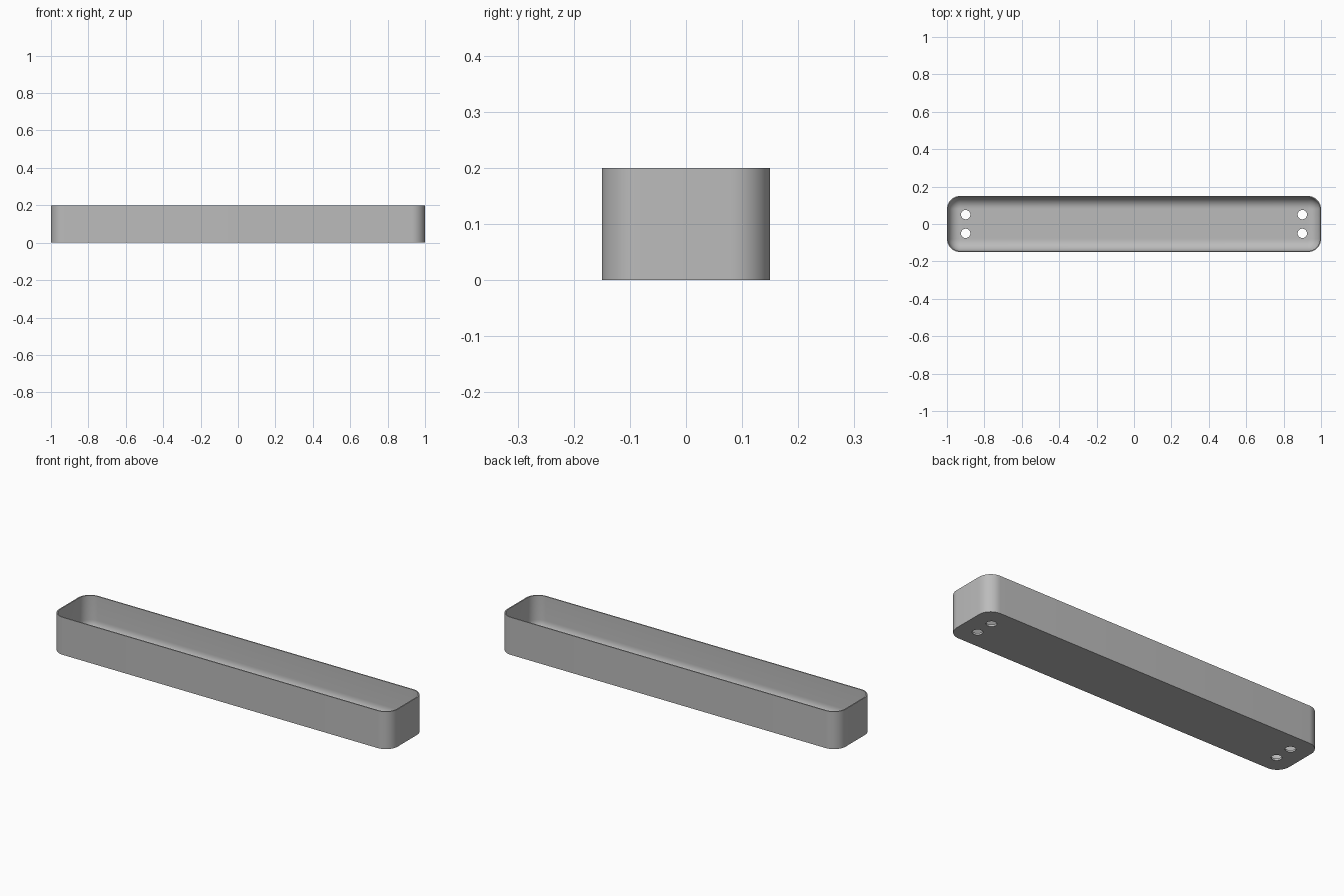
import bpy, bmesh
from math import sin, cos, pi

if "Cube" in bpy.data.objects:
    bpy.data.objects.remove(bpy.data.objects["Cube"])

LENGTH, WIDTH, HEIGHT = 2.0, 0.3, 0.2
CORNER, WALL, FLOOR, FILLET = 0.07, 0.006, 0.01, 0.06
CORNER_STEPS, FILLET_STEPS = 12, 10


def rounded_ring(bm, inset, z):
    """Rounded rectangle of vertices, shrunk by inset."""
    r = CORNER - inset
    cx, cy = LENGTH / 2 - CORNER, WIDTH / 2 - CORNER
    ring = []
    for quarter, (sx, sy) in enumerate([(1, 1), (-1, 1), (-1, -1), (1, -1)]):
        for i in range(CORNER_STEPS + 1):
            a = (quarter + i / CORNER_STEPS) * pi / 2
            ring.append(bm.verts.new((sx * cx + r * cos(a), sy * cy + r * sin(a), z)))
    return ring


# Grey material
grey = bpy.data.materials.new("grey")
grey.use_nodes = True
colour = (0.5, 0.5, 0.5, 1)
grey.diffuse_color = colour
grey.node_tree.nodes["Principled BSDF"].inputs["Base Color"].default_value = colour

# Trough: outer wall, rim, inner wall and filleted floor
profile = [(0, 0), (0, HEIGHT), (WALL, HEIGHT)]
for i in range(FILLET_STEPS + 1):
    a = i / FILLET_STEPS * pi / 2
    profile.append((WALL + FILLET * (1 - cos(a)), FLOOR + FILLET * (1 - sin(a))))

bm = bmesh.new()
rings = [rounded_ring(bm, inset, z) for inset, z in profile]
for low, high in zip(rings, rings[1:]):
    for i in range(len(low)):
        j = (i + 1) % len(low)
        bm.faces.new((low[i], low[j], high[j], high[i]))
bm.faces.new(rings[0][::-1])
bm.faces.new(rings[-1])
bmesh.ops.recalc_face_normals(bm, faces=bm.faces)
mesh = bpy.data.meshes.new("trough")
bm.to_mesh(mesh)
bm.free()
mesh.materials.append(grey)
trough = bpy.data.objects.new("trough", mesh)
bpy.context.collection.objects.link(trough)

# Drain holes at both ends, cut through the floor
for x in (-0.9, 0.9):
    for y in (-0.05, 0.05):
        bpy.ops.mesh.primitive_cylinder_add(vertices=32, radius=0.025, depth=0.1,
                                            location=(x, y, 0))
        cutter = bpy.context.object
        cutter.name = "drain_hole_cutter"
        cutter.hide_render = True
        cutter.data.materials.append(grey)
        cut = trough.modifiers.new("drain_hole", "BOOLEAN")
        cut.operation, cut.solver, cut.object = "DIFFERENCE", "EXACT", cutter
        bpy.ops.object.select_all(action="DESELECT")
        trough.select_set(True)
        bpy.context.view_layer.objects.active = trough
        bpy.ops.object.modifier_apply(modifier=cut.name)
        bpy.data.objects.remove(cutter)

bpy.ops.object.shade_smooth_by_angle(angle=pi / 6)
